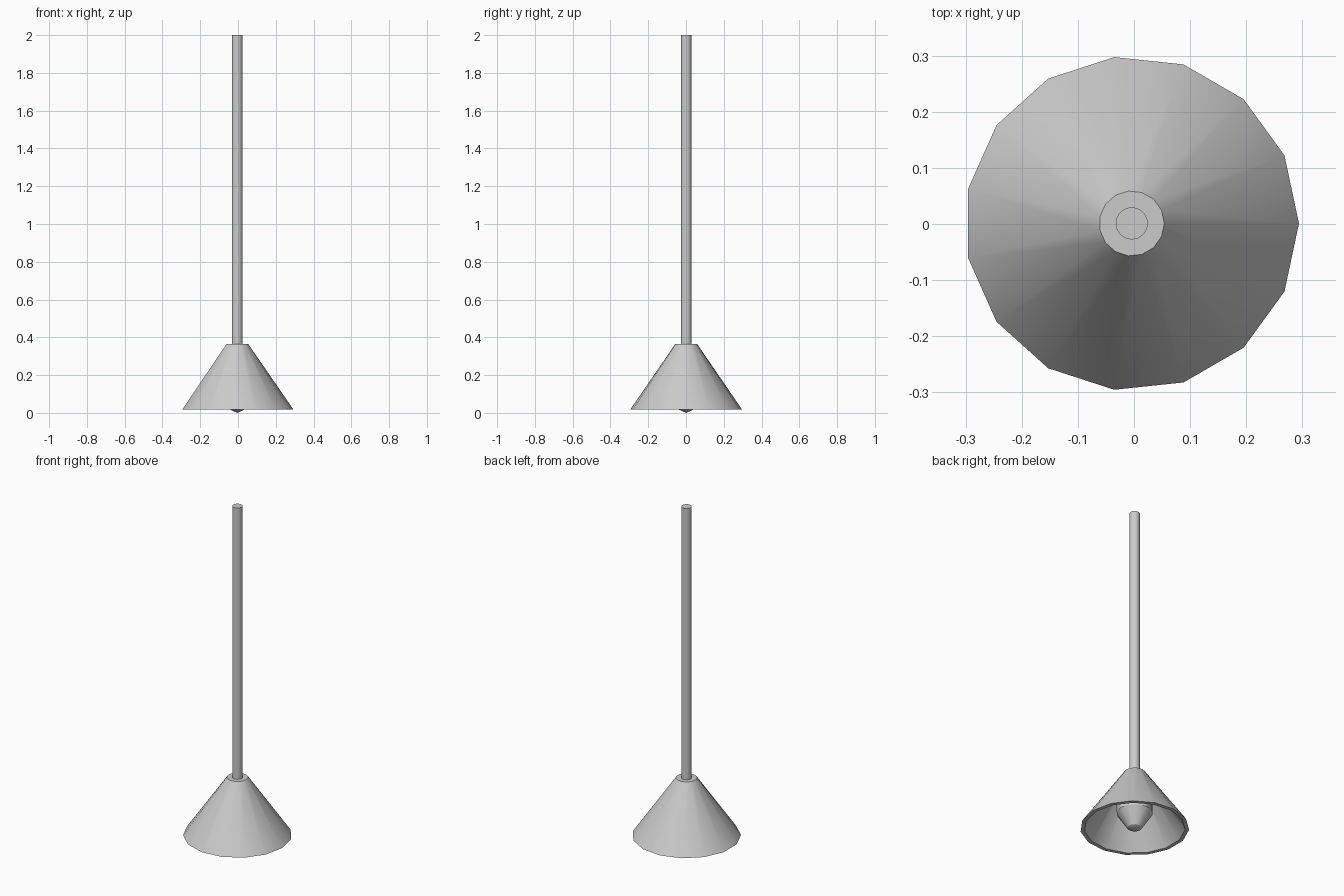
import bpy
import math

cube = bpy.data.objects.get("Cube")
if cube:
    bpy.data.objects.remove(cube, do_unlink=True)

grey = bpy.data.materials.new("light_grey")
grey.use_nodes = True
colour = (0.6, 0.6, 0.6, 1)
grey.diffuse_color = colour
grey.node_tree.nodes["Principled BSDF"].inputs["Base Color"].default_value = colour

CENTRE = (-0.004, 0.001, 0)


def lathe(name, profile, sides):
    """Spin a (radius, height) profile round z; zero radius makes a pole."""
    verts, faces, rings = [], [], []
    for r, z in profile:
        count = sides if r > 0 else 1
        start = len(verts)
        for i in range(count):
            a = math.tau * i / sides
            verts.append((r * math.cos(a), r * math.sin(a), z))
        rings.append([start + i % count for i in range(sides)])
    for low, high in zip(rings, rings[1:]):
        for i in range(sides):
            j = (i + 1) % sides
            quad = [low[i], low[j], high[j], high[i]]
            faces.append(list(dict.fromkeys(quad)))
    mesh = bpy.data.meshes.new(name)
    mesh.from_pydata(verts, [], faces)
    mesh.materials.append(grey)
    obj = bpy.data.objects.new(name, mesh)
    obj.location = CENTRE
    bpy.context.collection.objects.link(obj)
    bpy.ops.object.select_all(action="DESELECT")
    obj.select_set(True)
    bpy.context.view_layer.objects.active = obj
    bpy.ops.object.shade_smooth_by_angle(angle=math.radians(30))
    return obj


# Hollow conical shade: inner ceiling, inner wall, rim, outer wall, top cap
lathe("shade", [(0, 0.345), (0.048, 0.345), (0.276, 0.017),
                (0.298, 0.017), (0.058, 0.365), (0, 0.365)], 15)

# Hanging rod
lathe("rod", [(0, 0.35), (0.0285, 0.35), (0.0285, 2), (0, 2)], 32)

# Bulb just peeking out below the rim
lathe("bulb", [(0, 0), (0.04, 0.018), (0.1, 0.11), (0.1, 0.17),
               (0.04, 0.26), (0.04, 0.35), (0, 0.35)], 12)
